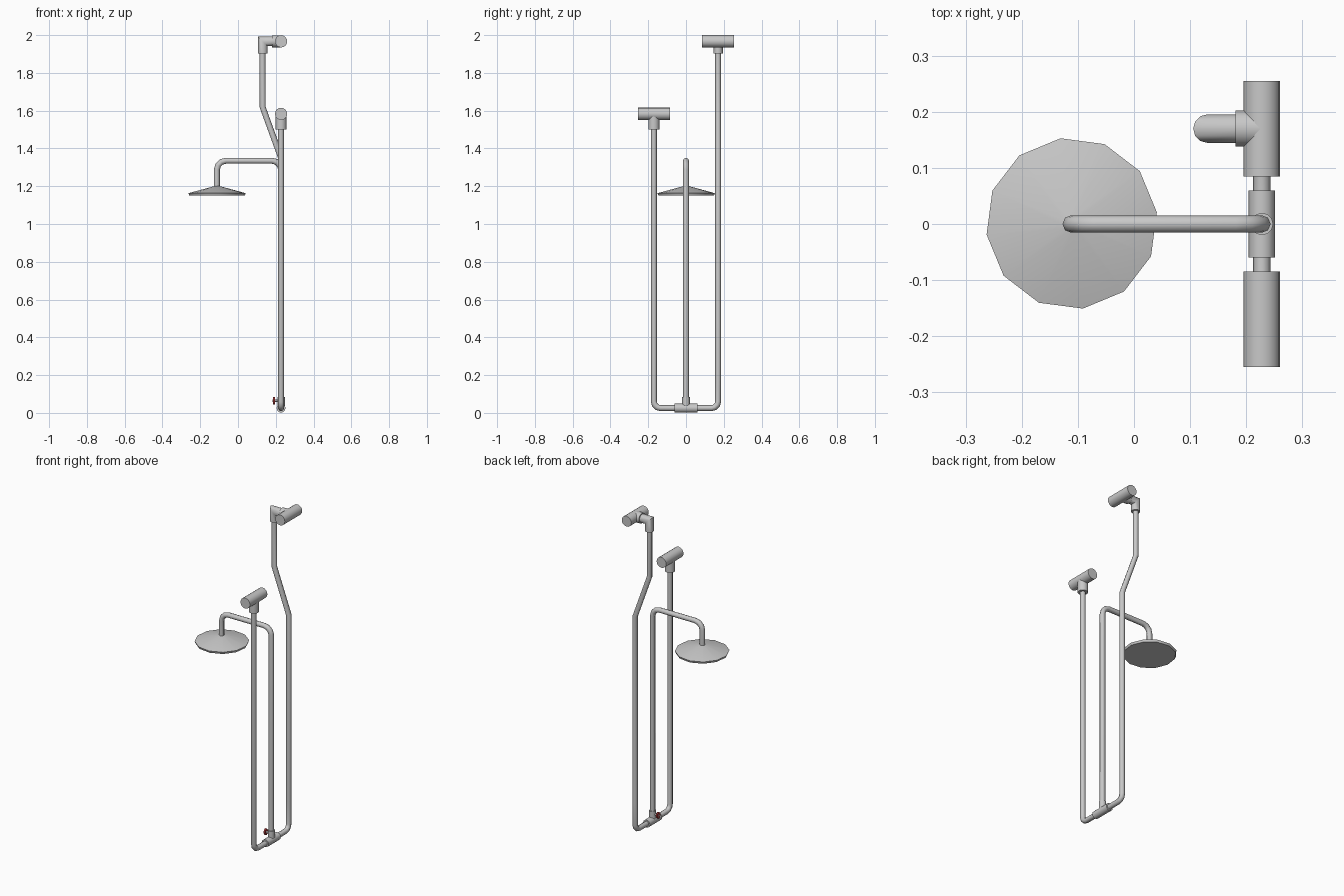
import bpy, bmesh, math
from mathutils import Vector

cube = bpy.data.objects.get("Cube")
if cube:
    bpy.data.objects.remove(cube, do_unlink=True)


def make_material(name, rgb, roughness=0.5):
    m = bpy.data.materials.new(name)
    m.use_nodes = True
    m.diffuse_color = (*rgb, 1)
    bsdf = m.node_tree.nodes["Principled BSDF"]
    bsdf.inputs["Base Color"].default_value = (*rgb, 1)
    bsdf.inputs["Roughness"].default_value = roughness
    return m


STEEL = make_material("pipe grey", (0.58, 0.58, 0.58))
RED = make_material("valve red", (0.4, 0.04, 0.04))


def finish(name, bm, mat):
    bmesh.ops.recalc_face_normals(bm, faces=bm.faces)
    mesh = bpy.data.meshes.new(name)
    bm.to_mesh(mesh)
    bm.free()
    mesh.materials.append(mat)
    obj = bpy.data.objects.new(name, mesh)
    bpy.context.collection.objects.link(obj)
    bpy.ops.object.select_all(action='DESELECT')
    obj.select_set(True)
    bpy.context.view_layer.objects.active = obj
    bpy.ops.object.shade_smooth_by_angle(angle=math.radians(50))
    return obj


def rounded(points, radius, steps=3):
    """Replace each inner corner of a path by a short arc."""
    pts = [Vector(p) for p in points]
    out = [pts[0]]
    for a, b, c in zip(pts, pts[1:], pts[2:]):
        start = b + (a - b).normalized() * radius
        end = b + (c - b).normalized() * radius
        centre = start + end - b
        for i in range(steps + 1):
            t = math.pi / 2 * i / steps
            out.append(centre + (start - centre) * math.cos(t) + (end - centre) * math.sin(t))
    return out + [pts[-1]]


def tube(name, points, radius, normal, sides=8, mat=STEEL):
    """Sweep a round section along a path lying in the plane of the given normal."""
    pts = [Vector(p) for p in points]
    n = Vector(normal)
    bm = bmesh.new()
    rings = []
    for i, p in enumerate(pts):
        before = (p - pts[max(i - 1, 0)]).normalized()
        after = (pts[min(i + 1, len(pts) - 1)] - p).normalized()
        tangent = (before + after).normalized()
        mitre = 1 / tangent.dot(after if after.length else before)
        side = n.cross(tangent) * mitre
        rings.append([bm.verts.new(p + radius * (n * math.cos(a) + side * math.sin(a)))
                      for a in (math.tau * k / sides for k in range(sides))])
    for r, s in zip(rings, rings[1:]):
        for k in range(sides):
            j = (k + 1) % sides
            bm.faces.new((r[k], r[j], s[j], s[k]))
    bm.faces.new(rings[0])
    bm.faces.new(rings[-1])
    return finish(name, bm, mat)


def lathe(name, profile, centre, sides, turn, mat=STEEL):
    """Turn a (radius, height) profile about a vertical axis."""
    bm = bmesh.new()
    rings = [[bm.verts.new((centre[0] + r * math.cos(turn + math.tau * k / sides),
                            centre[1] + r * math.sin(turn + math.tau * k / sides), z))
              for k in range(sides)] for r, z in profile]
    for r, s in zip(rings, rings[1:]):
        for k in range(sides):
            j = (k + 1) % sides
            bm.faces.new((r[k], r[j], s[j], s[k]))
    bm.faces.new(rings[0])
    bm.faces.new(rings[-1])
    return finish(name, bm, mat)


X, Y = (1, 0, 0), (0, 1, 0)
PX, PY = 0.228, 0.17      # riser position
BASE = 0.025              # height of the bottom pipe
PIPE = 0.0155
TOP, LOW = 1.967, 1.583   # heights of the two inlet tees

# Supply pipes: front riser with bottom run, then back riser with its offset
tube("front_supply_pipe",
     rounded([(PX, -PY, LOW), (PX, -PY, BASE), (PX, 0, BASE)], 0.035), PIPE, X)
tube("back_bottom_pipe",
     rounded([(PX, 0, BASE), (PX, PY, BASE), (PX, PY, 0.2)], 0.035), PIPE, X)
tube("back_supply_pipe",
     [(PX, PY, 0.2), (PX, PY, 1.35), (0.13, PY, 1.62), (0.13, PY, 1.93)], PIPE, Y)

# Inlet tees
for name, y, z in (("front_tee", -PY, LOW), ("back_tee", PY, TOP)):
    tube(name, [(PX, y - 0.085, z), (PX, y + 0.085, z)], 0.0325, X, 16)
tube("front_tee_socket", [(PX, -PY, 1.5), (PX, -PY, LOW)], 0.029, X, 16)
tube("back_tee_socket", [(0.181, PY, TOP), (PX, PY, TOP)], 0.032, Y, 16)
tube("back_elbow", [(0.131, PY, 1.903), (0.131, PY, TOP), (0.19, PY, TOP)], 0.0255, Y, 12)

# Mixing tee and valve at the bottom
tube("mixing_tee", [(PX, -0.06, BASE), (PX, 0.06, BASE)], 0.0235, X, 12)
tube("mixing_tee_socket", [(PX, 0, BASE), (PX, 0, 0.085)], 0.02, X, 12)
tube("valve_stem", [(0.183, 0, 0.064), (PX, 0, 0.064)], 0.006, Y, 8)
handle = tube("valve_handle", [(0.185, 0, 0), (0.195, 0, 0)], 0.02, Y, 10, RED)
handle.scale.y = 0.75
handle.location.z = 0.064

# Shower riser, arm and head
tube("shower_arm",
     rounded([(PX, 0, 0.05), (PX, 0, 1.335), (-0.112, 0, 1.335), (-0.112, 0, 1.185)], 0.048),
     PIPE, Y)
lathe("shower_head", [(0.148, 1.15), (0.153, 1.163), (0.016, 1.2)],
      (-0.111, 0.001), 12, math.radians(7.5))
